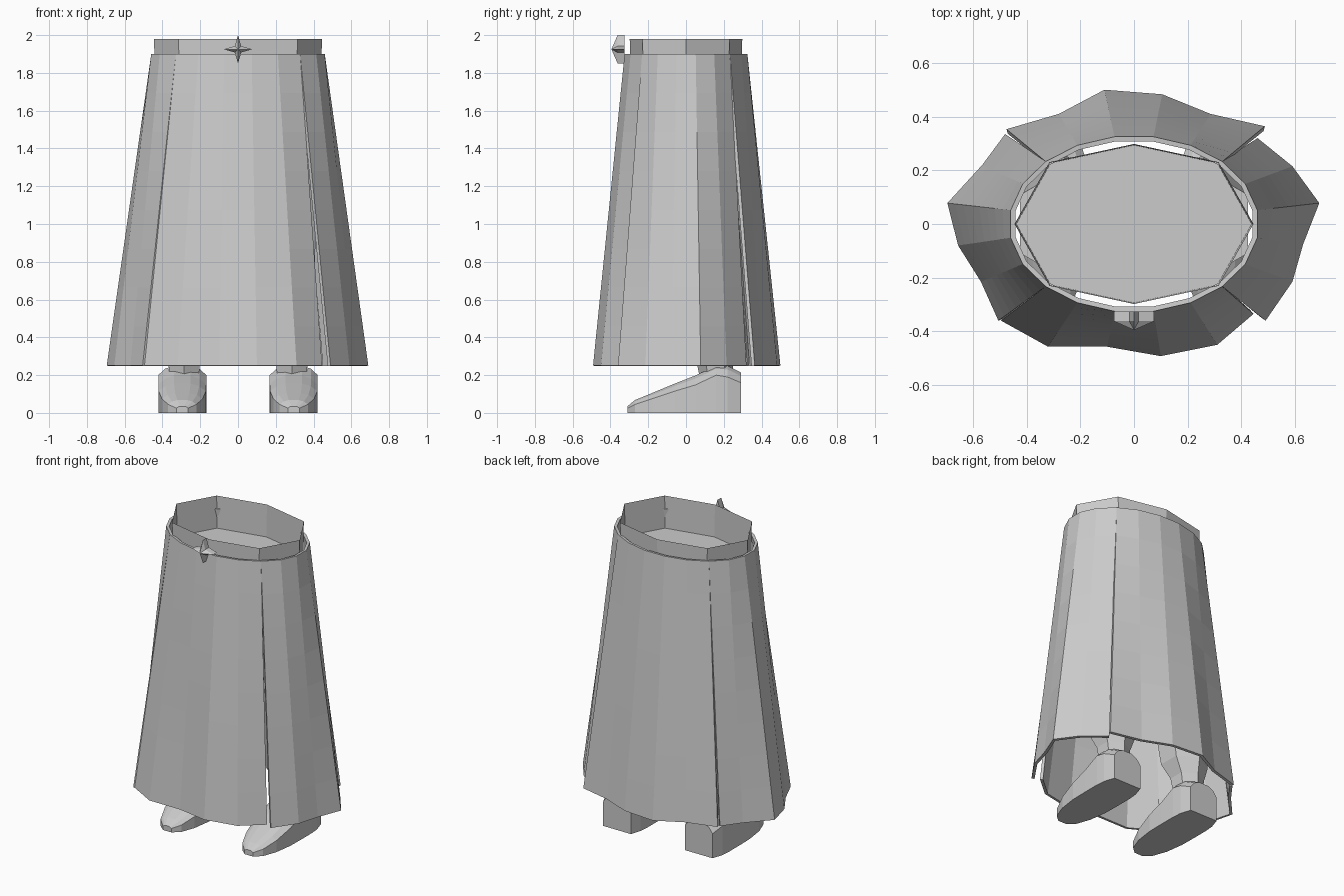
import bpy, math
from mathutils import Vector

if "Cube" in bpy.data.objects:
    bpy.data.objects.remove(bpy.data.objects["Cube"])

cloth = bpy.data.materials.new("plain_grey")
cloth.diffuse_color = (0.6, 0.6, 0.6, 1)
cloth.use_nodes = True
cloth.node_tree.nodes["Principled BSDF"].inputs["Base Color"].default_value = cloth.diffuse_color


def make(name, verts, faces):
    mesh = bpy.data.meshes.new(name)
    mesh.from_pydata([tuple(v) for v in verts], [], faces)
    mesh.materials.append(cloth)
    obj = bpy.data.objects.new(name, mesh)
    bpy.context.collection.objects.link(obj)
    return obj


def loft(name, rings, closed=True, cap_start=True, cap_end=True):
    """Join rings of equal point count, counter-clockwise from outside."""
    n = len(rings[0])
    verts = [p for r in rings for p in r]
    faces = []
    for k in range(len(rings) - 1):
        for i in range(n if closed else n - 1):
            j = (i + 1) % n
            faces.append((k * n + i, k * n + j, (k + 1) * n + j, (k + 1) * n + i))
    if closed and cap_start:
        faces.append(tuple(reversed(range(n))))
    if closed and cap_end:
        faces.append(tuple(range((len(rings) - 1) * n, len(rings) * n)))
    return make(name, verts, faces)


# Skirt: four overlapping panels, each a wavy hem rising to an oval waist
HEMS = {
    "skirt_right": (-45, [(.49, -.36), (.59, -.215), (.63, -.075), (.69, .078), (.59, .215), (.46, .32)]),
    "skirt_back": (45, [(.487, .364), (.285, .41), (.105, .483), (-.11, .50), (-.28, .41), (-.475, .353)]),
    "skirt_left": (135, [(-.48, .335), (-.565, .22), (-.695, .078), (-.655, -.08), (-.57, -.215), (-.505, -.36)]),
    "skirt_front": (225, [(-.495, -.36), (-.32, -.457), (-.10, -.457), (.10, -.492), (.31, -.45), (.445, -.335)]),
}
ROWS = 8
for name, (start, hem) in HEMS.items():
    waist = []
    for i in range(6):
        a = math.radians(start + 18 * i)
        waist.append(Vector((.465 * math.cos(a), .329 * math.sin(a), 1.9)))
    rings = []
    for k in range(ROWS + 1):
        t = k / ROWS
        rings.append([Vector((x, y, .25)).lerp(w, t) for (x, y), w in zip(hem, waist)])
    panel = loft(name, rings, closed=False)
    solid = panel.modifiers.new("thickness", 'SOLIDIFY')
    solid.thickness = .018
    solid.offset = -1

# Waist: thin eight-sided open tube with a floor inside
OCT = [(.445, 0), (.315, .23), (0, .298), (-.315, .23),
       (-.445, 0), (-.315, -.23), (0, -.298), (.315, -.23)]
loft("waistband", [[(x * s, y * s, z) for x, y in OCT]
                   for z, s in ((1.77, .985), (1.98, 1))], cap_end=False)


# Legs: six-sided tubes narrowing to the ankle
def hexagon(cx, cy, z, r):
    return [(cx + r * math.cos(math.radians(30 + 60 * i)),
             cy + r * math.sin(math.radians(30 + 60 * i)), z) for i in range(6)]


# Shoe sections: y, half width, shoulder height, top height
SHOE = [(-.31, .03, .025, .035), (-.27, .075, .045, .068), (-.18, .108, .075, .105),
        (-.06, .125, .115, .155), (.05, .127, .148, .198), (.16, .127, .2, .25),
        (.22, .122, .19, .25), (.29, .1, .16, .215)]
for side, s in (("left", -1), ("right", 1)):
    loft(side + "_leg", [hexagon(s * .285, .16, .2, .09), hexagon(s * .285, .15, .3, .1),
                         hexagon(s * .28, .13, .4, .14), hexagon(s * .235, 0, 1.765, .218)])
    cx = s * .295
    sections = []
    for y, w, shoulder, top in SHOE:
        sections.append([(cx - w, y, 0), (cx - w, y, shoulder), (cx - .72 * w, y, (shoulder + top * 2) / 3),
                         (cx - .35 * w, y, top), (cx + .35 * w, y, top),
                         (cx + .72 * w, y, (shoulder + top * 2) / 3), (cx + w, y, shoulder), (cx + w, y, 0)])
    loft(side + "_shoe", [list(reversed(r)) for r in sections][::-1])

# Brooch: four-pointed star plate with a raised front point
star = []
for i in range(8):
    a = math.radians(45 * i)
    r = .075 if i % 2 == 0 else .024
    star.append((r * math.cos(a), 1.925 + r * math.sin(a)))
verts = [(x, -.325, z) for x, z in star] + [(x, -.362, z) for x, z in star] + [(0, -.395, 1.925)]
faces = [tuple(reversed(range(8)))]
for i in range(8):
    j = (i + 1) % 8
    faces += [(i, j, 8 + j, 8 + i), (8 + i, 8 + j, 16)]
make("brooch", verts, faces)
